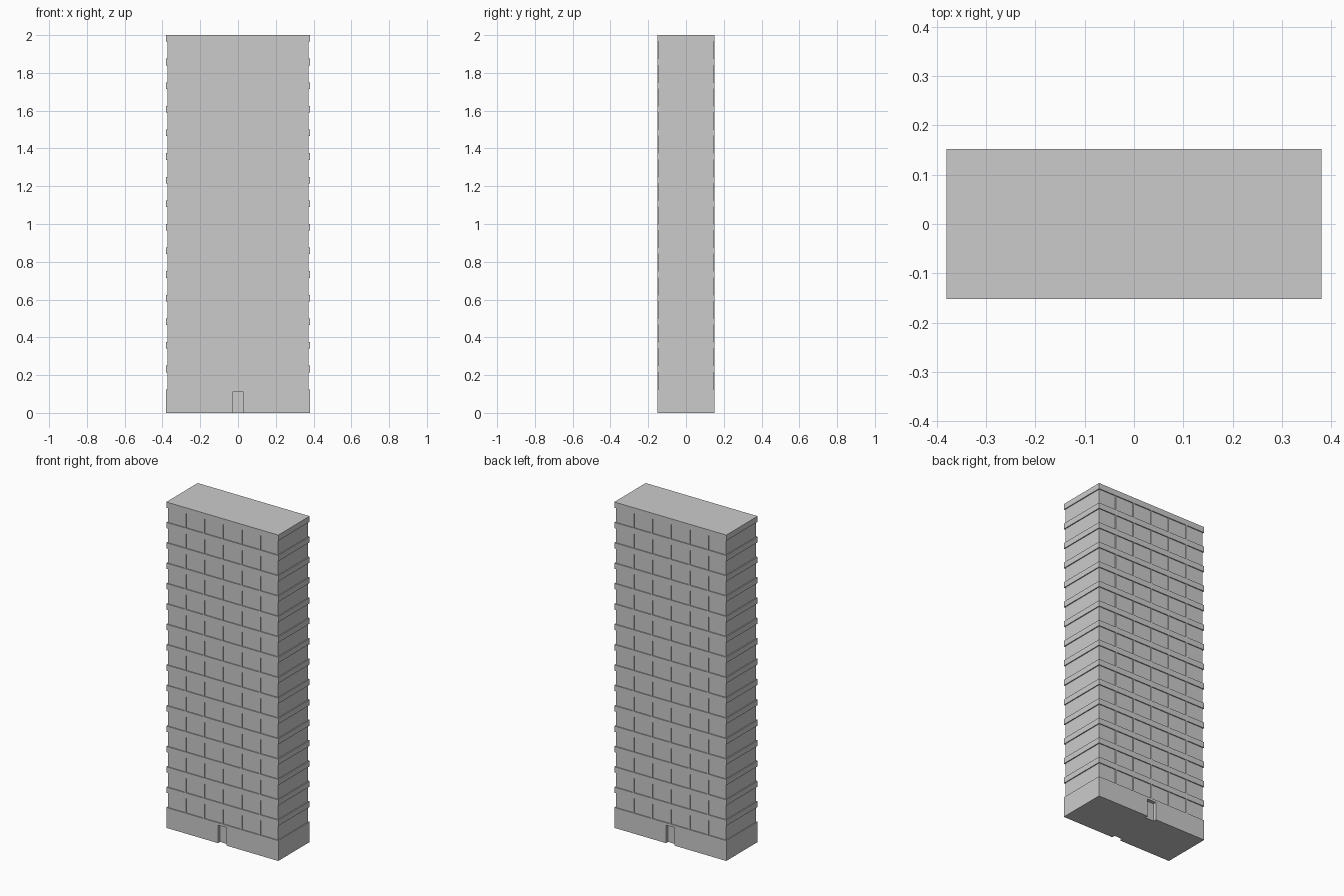
import bpy, bmesh

if "Cube" in bpy.data.objects:
    bpy.data.objects.remove(bpy.data.objects["Cube"])

W, D = 0.38, 0.152         # half width, half depth
FLOORS, H = 16, 0.125      # storeys and storey height
BAND, INSET = 0.035, 0.006 # ledge height and wall setback


def finish(name, bm):
    mesh = bpy.data.meshes.new(name)
    bmesh.ops.recalc_face_normals(bm, faces=bm.faces)
    bm.to_mesh(mesh)
    bm.free()
    obj = bpy.data.objects.new(name, mesh)
    bpy.context.collection.objects.link(obj)
    return obj


def add_box(bm, x0, x1, y0, y1, z0, z1):
    verts = bmesh.ops.create_cube(bm, size=1)["verts"]
    for v in verts:
        v.co.x = x1 if v.co.x > 0 else x0
        v.co.y = y1 if v.co.y > 0 else y0
        v.co.z = z1 if v.co.z > 0 else z0


# tower body: stacked rectangular rings stepping in and out at each ledge
levels = [(0, 0), (H, 0)]
for i in range(1, FLOORS):
    top = (i + 1) * H
    levels += [(i * H, INSET), (top - BAND, INSET), (top - BAND, 0), (top, 0)]
bm = bmesh.new()
rings = []
for z, s in levels:
    w, d = W - s, D - s
    rings.append([bm.verts.new((x, y, z))
                  for x, y in ((-w, -d), (w, -d), (w, d), (-w, d))])
for a, b in zip(rings, rings[1:]):
    for k in range(4):
        n = (k + 1) % 4
        bm.faces.new((a[k], a[n], b[n], b[k]))
bm.faces.new(rings[0])
bm.faces.new(rings[-1])
body = finish("tower_body", bm)

# door recesses, front and back
bm = bmesh.new()
for s in (-1, 1):
    ya, yb = sorted((s * (D - 0.02), s * (D + 0.05)))
    add_box(bm, -0.03, 0.03, ya, yb, -0.05, 0.11)
cutter = finish("door_cutter", bm)
cutter.hide_render = True
cutter.hide_viewport = True
cut = body.modifiers.new("door_recess", "BOOLEAN")
cut.operation = "DIFFERENCE"
cut.solver = "EXACT"
cut.object = cutter

# vertical fins dividing each storey into six bays
bm = bmesh.new()
for i in range(1, FLOORS):
    for j in range(1, 6):
        x = -W + j * W / 3
        for s in (-1, 1):
            ya, yb = sorted((s * (D - INSET - 0.002), s * (D - 0.001)))
            add_box(bm, x - 0.005, x + 0.005, ya, yb, i * H, (i + 1) * H - BAND)
finish("window_fins", bm)
